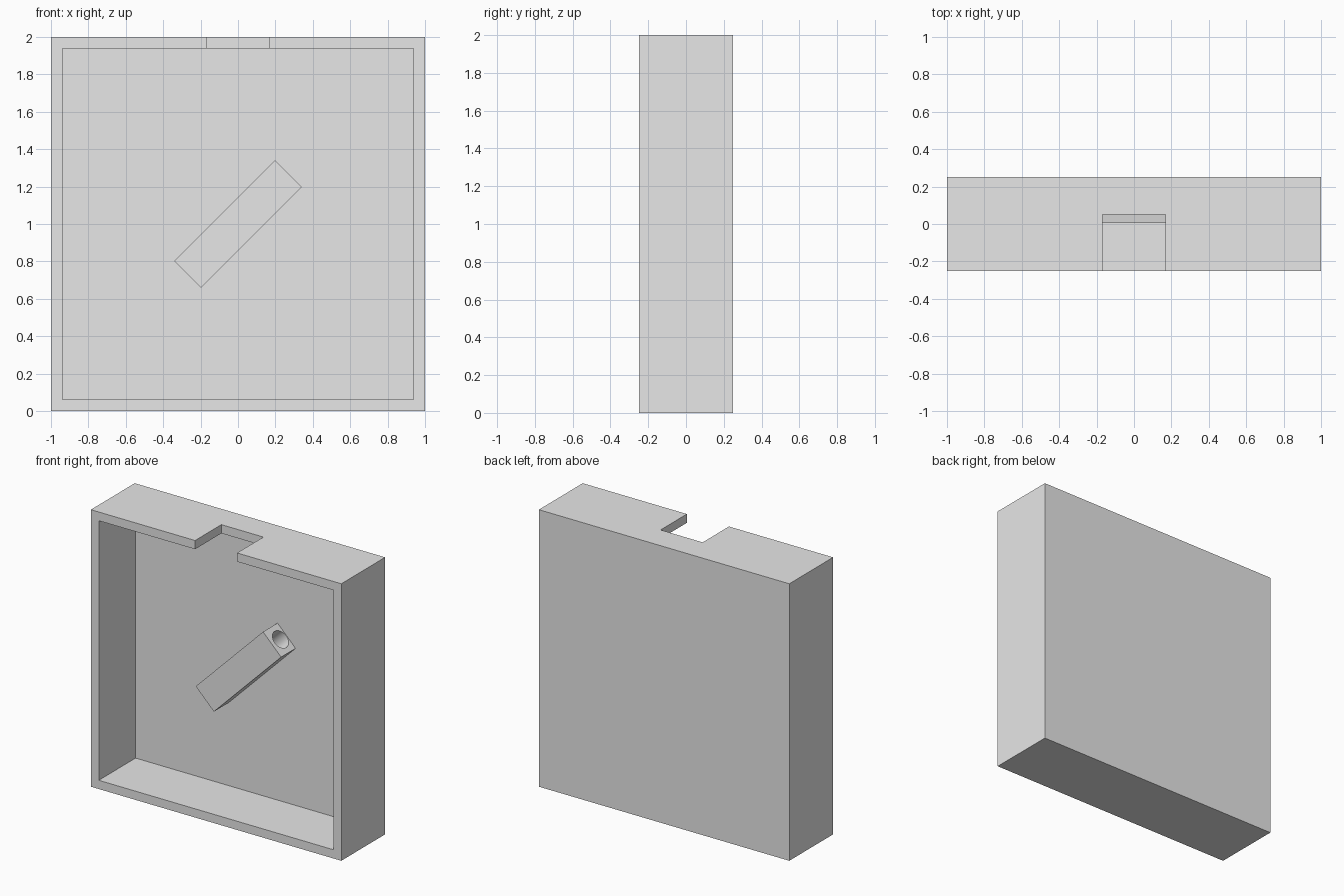
import bpy
from math import radians
from mathutils import Matrix

default_cube = bpy.data.objects.get("Cube")
if default_cube:
    bpy.data.objects.remove(default_cube, do_unlink=True)

grey = bpy.data.materials.new("plain grey")
grey.use_nodes = True
grey.diffuse_color = (0.8, 0.8, 0.8, 1)
grey.node_tree.nodes["Principled BSDF"].inputs["Base Color"].default_value = (0.8, 0.8, 0.8, 1)


def box(name, low, high):
    """Box between two opposite corners."""
    center = [(a + b) / 2 for a, b in zip(low, high)]
    size = [b - a for a, b in zip(low, high)]
    bpy.ops.mesh.primitive_cube_add(size=1)
    obj = bpy.context.object
    obj.name = name
    obj.data.transform(Matrix.Translation(center) @ Matrix.Diagonal((*size, 1)))
    obj.data.materials.append(grey)
    return obj


def cut(target, cutter):
    """Subtract the cutter and discard it."""
    cutter.hide_render = True
    mod = target.modifiers.new("cut", "BOOLEAN")
    mod.operation = "DIFFERENCE"
    mod.solver = "EXACT"
    mod.object = cutter
    bpy.context.view_layer.objects.active = target
    bpy.ops.object.modifier_apply(modifier=mod.name)
    bpy.data.objects.remove(cutter, do_unlink=True)


WALL = 0.063
PANEL_Y = 0.17   # inner face of the back panel

# Open-fronted tray with a notch in its top wall
tray = box("tray", (-1, -0.25, 0), (1, 0.25, 2))
cut(tray, box("cavity_cutter", (WALL - 1, -0.4, WALL), (1 - WALL, PANEL_Y, 2 - WALL)))
cut(tray, box("notch_cutter", (-0.168, -0.4, 1.8), (0.168, 0.05, 2.2)))

# Diagonal holder block, bored along its length
holder = box("holder_block", (-0.38, 0.005, -0.102), (0.38, PANEL_Y + 0.01, 0.102))
bpy.ops.mesh.primitive_cylinder_add(vertices=48, radius=0.065, depth=1,
                                    location=(0, 0.102, 0), rotation=(0, radians(90), 0))
bore = bpy.context.object
bore.data.materials.append(grey)
cut(holder, bore)
holder.data.transform(Matrix.Translation((0, 0, 1)) @ Matrix.Rotation(radians(-45), 4, "Y"))

# Smooth bore, crisp edges
bpy.ops.object.select_all(action="DESELECT")
holder.select_set(True)
bpy.context.view_layer.objects.active = holder
bpy.ops.object.shade_smooth_by_angle(angle=radians(30))
